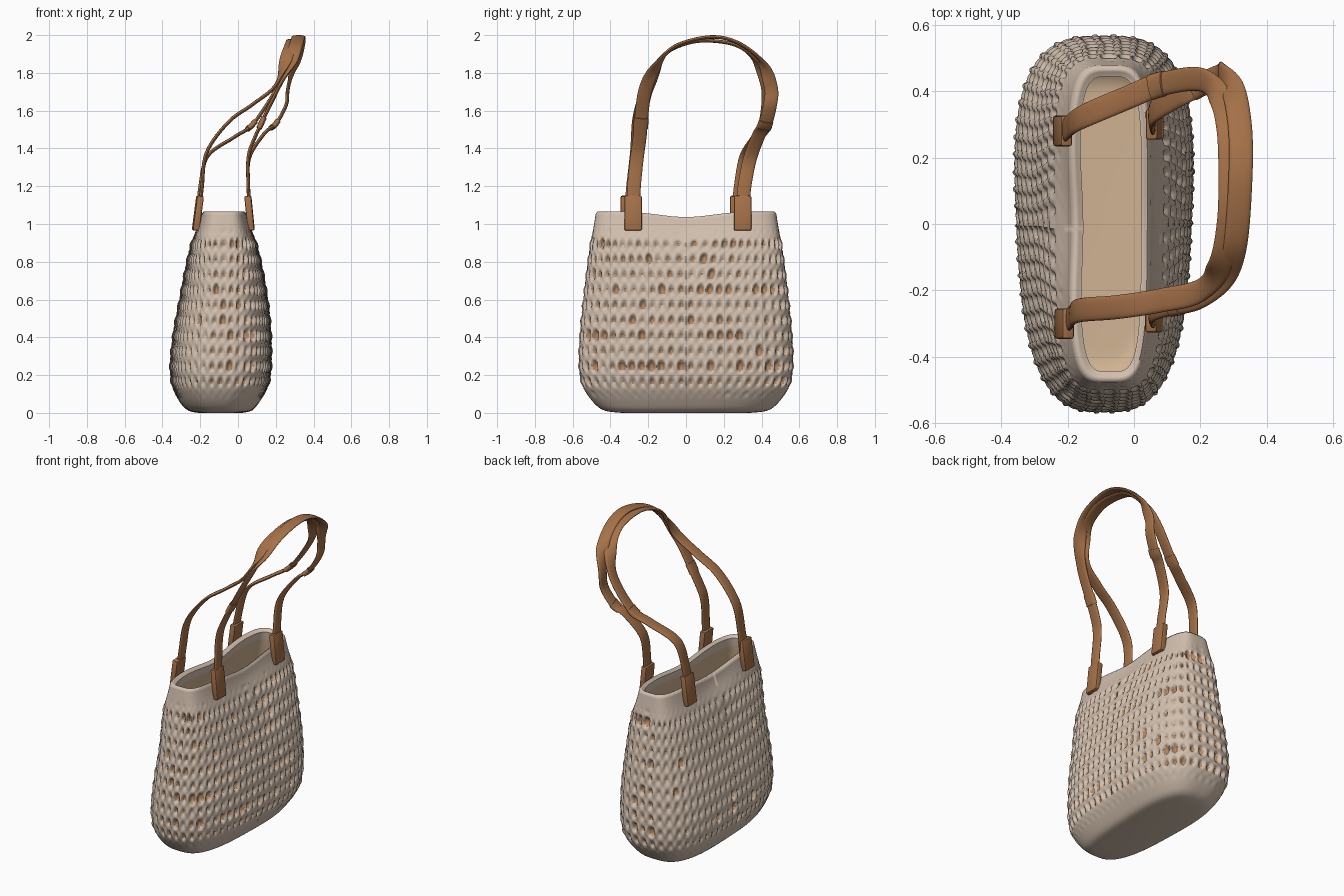
import bpy, bmesh, math, random
from mathutils import Vector, Matrix

random.seed(4)
cube = bpy.data.objects.get("Cube")
if cube:
    bpy.data.objects.remove(cube, do_unlink=True)


def material(name, rgb):
    m = bpy.data.materials.new(name)
    m.use_nodes = True
    m.diffuse_color = (*rgb, 1)
    bsdf = next(n for n in m.node_tree.nodes if n.type == 'BSDF_PRINCIPLED')
    bsdf.inputs["Base Color"].default_value = (*rgb, 1)
    bsdf.inputs["Roughness"].default_value = 0.7
    return m


CREAM = material("cream weave", (0.64, 0.52, 0.42))
LINING = material("tan lining", (0.63, 0.45, 0.29))
GAP = material("weave gap", (0.45, 0.24, 0.115))
LEATHER = material("brown leather", (0.375, 0.165, 0.065))


def smoothstep(a, b, v):
    t = min(max((v - a) / (b - a), 0), 1)
    return t * t * (3 - 2 * t)


def spline(points, step):
    """Catmull-Rom curve through points of any dimension."""
    out = []
    n = len(points)
    for i in range(n - 1):
        p0, p1 = points[max(i - 1, 0)], points[i]
        p2, p3 = points[i + 1], points[min(i + 2, n - 1)]
        count = max(2, math.ceil(math.dist(p1, p2) / step))
        for k in range(count):
            t = k / count
            out.append([0.5 * (2 * b + (c - a) * t + (2 * a - 5 * b + 4 * c - d) * t * t
                               + (3 * b - a - 3 * c + d) * t ** 3)
                        for a, b, c, d in zip(p0, p1, p2, p3)])
    out.append(list(points[-1]))
    return out


def finish(name, bm, mats, angle=60):
    bmesh.ops.recalc_face_normals(bm, faces=bm.faces)
    mesh = bpy.data.meshes.new(name)
    bm.to_mesh(mesh)
    bm.free()
    for m in mats:
        mesh.materials.append(m)
    ob = bpy.data.objects.new(name, mesh)
    bpy.context.collection.objects.link(ob)
    bpy.ops.object.select_all(action='DESELECT')
    ob.select_set(True)
    bpy.context.view_layer.objects.active = ob
    bpy.ops.object.shade_smooth_by_angle(angle=math.radians(angle))


def bridge(bm, rings):
    """Skin closed rings and cap both ends; returns (ring, column, face)."""
    faces = []
    n = len(rings[0])
    for i in range(len(rings) - 1):
        for j in range(n):
            k = (j + 1) % n
            f = bm.faces.new((rings[i][j], rings[i][k], rings[i + 1][k], rings[i + 1][j]))
            faces.append((i, j, f))
    bm.faces.new(rings[0])
    bm.faces.new(rings[-1])
    return faces


# Bag sections: height, x low, x high, half depth
OUTER = [(0, -.21, .02, .34), (.012, -.26, .07, .43), (.05, -.3, .105, .485),
         (.12, -.335, .145, .535), (.2, -.35, .165, .558), (.3, -.349, .17, .563),
         (.45, -.331, .166, .555), (.6, -.303, .151, .54), (.75, -.276, .127, .522),
         (.9, -.244, .094, .502), (1.0, -.213, .062, .486), (1.05, -.2, .05, .478)]
INNER = [(1.063, -.188, .04, .468), (1.05, -.168, .028, .448), (1.0, -.175, .028, .45),
         (.6, -.265, .113, .505), (.2, -.31, .125, .52), (.06, -.26, .07, .45), (.04, -.2, .02, .36)]
COLS, SUB = 54, 10
ROW, ROW_START = 0.081, 0.125
N = COLS * SUB


def superellipse(a, hx, hy, power):
    """Point and outward normal at angle a."""
    e = 2 / power
    c, s = math.cos(a), math.sin(a)
    point = Vector((hx * math.copysign(abs(c) ** e, c), hy * math.copysign(abs(s) ** e, s), 0))
    normal = Vector((math.copysign(abs(c) ** (2 - e), c) / hx,
                     math.copysign(abs(s) ** (2 - e), s) / hy, 0))
    return point, normal.normalized()


def even_angles():
    """Angles giving evenly spaced columns round a typical section."""
    fine = [2 * math.pi * i / 6000 for i in range(6001)]
    pts = [superellipse(a, .25, .54, 3)[0] for a in fine]
    lens = [0]
    for a, b in zip(pts, pts[1:]):
        lens.append(lens[-1] + math.dist(a, b))
    out, i = [], 0
    for k in range(N):
        while lens[i] < lens[-1] * k / N:
            i += 1
        out.append(fine[i])
    return out


ANGLES = even_angles()


def random_gap(col, row):
    """Gaps are widest on the left face, mid-end columns and a few rows."""
    a = ANGLES[col * SUB + SUB // 2]
    is_open = math.cos(a) > .25 or abs(math.sin(a)) > .98
    chance = (.22 if is_open else .04) * (1.7 if row in (1, 3, 6) else .3 if row in (0, 7, 8) else .8)
    if random.random() < chance:
        return random.uniform(.36, .46)
    return random.uniform(.08, .28) if is_open else random.uniform(.06, .16)


gap_size = {(c, r): random_gap(c, r) for c in range(COLS) for r in range(-2, 12)}


def cell(col, z):
    """Offset from the weave cell's centre, distance, and gap radius."""
    u, v = col / SUB, (z - ROW_START) / ROW
    c, r = int(u) % COLS, math.floor(v)
    du, dv = u - int(u) - .5, v - r - .5
    return du, dv, math.hypot(du, dv * 1.1), gap_size.get((c, r), 0)


def weave_amount(z):
    return smoothstep(.07, .17, z) * (1 - smoothstep(.89, .98, z))


def weave_offset(col, z):
    du, dv, dist, size = cell(col, z)
    rib, rung = math.cos(2 * math.pi * du), math.cos(2 * math.pi * dv)
    dent = -.014 * (.5 + .5 * rib) * (.5 + .5 * rung)
    lump = .004 * (.5 - .5 * rib) * rung
    hole = -.018 * (1 - smoothstep(size * .6, size * 1.2, dist)) * min(1, size * 2.3)
    return weave_amount(z) * (.005 + dent + lump + hole)


# Woven body, rolled rim and lining as one skin
bm = bmesh.new()
outer = spline(OUTER, .0105)
profile = outer + spline(INNER, .04)
rings = []
for i, (z, lo, hi, hy) in enumerate(profile):
    top = smoothstep(.6, 1.04, z)
    rim = smoothstep(.88, 1.04, z)
    ring = []
    for j, a in enumerate(ANGLES):
        p, normal = superellipse(a, (hi - lo) / 2, hy, 3 + top)
        d = weave_offset(j, z) if i < len(outer) else 0
        dip = math.exp(-(p.y / .2) ** 2) * rim
        if math.cos(a) < 0:
            d -= .012 * dip
        p.x = (lo + hi) / 2 + p.x * (1 + (.18 - .12 * top) * p.y)
        p.z = z + .004 * rim - .03 * dip
        ring.append(bm.verts.new(p + normal * d))
    rings.append(ring)
for i, j, f in bridge(bm, rings):
    z = profile[i][0]
    if i >= len(outer):
        f.material_index = 1 if z < 1.02 else 0
    elif weave_amount(z) > .5:
        zm = (z + profile[i + 1][0]) / 2
        _, _, dist, size = cell(j + .5, zm)
        f.material_index = 2 if dist < size * .8 else 0
bm.faces.ensure_lookup_table()
bm.faces[-1].material_index = 1
finish("woven_bag_body", bm, [CREAM, LINING, GAP], 80)


def strap(name, path, half_width, half_thick):
    """Flat rounded strap, broadside on the legs and lying flat at the top."""
    bm = bmesh.new()
    rings = []
    for i, p in enumerate(path):
        t = (path[min(i + 1, len(path) - 1)] - path[max(i - 1, 0)]).normalized()
        k = smoothstep(1.72, 1.95, p.z)
        w = Vector((k, (1 - k) * (1 if p.y > .12 else -1), 0))
        w = (w - t * w.dot(t)).normalized()
        n = t.cross(w)
        ring = []
        for q in range(16):
            c, s = math.cos(math.pi * q / 8), math.sin(math.pi * q / 8)
            ring.append(bm.verts.new(p + w * half_width * math.copysign(abs(c) ** .8, c)
                                     + n * half_thick * math.copysign(abs(s) ** .8, s)))
        rings.append(ring)
    bridge(bm, rings)
    finish(name, bm, [LEATHER], 50)


HANDLES = {
    "right": [(-.2, -.29, 1.08), (-.19, -.28, 1.2), (-.165, -.26, 1.38), (-.05, -.25, 1.54),
              (.08, -.23, 1.635), (.2, -.2, 1.735), (.26, -.12, 1.89), (.285, 0, 1.955),
              (.29, .13, 1.97), (.285, .28, 1.94), (.26, .38, 1.85), (.2, .435, 1.71),
              (.08, .42, 1.53), (-.02, .38, 1.46), (-.16, .32, 1.36), (-.2, .29, 1.2),
              (-.21, .28, 1.08)],
    "left": [(.06, -.28, 1.08), (.055, -.275, 1.2), (.055, -.26, 1.35), (.09, -.245, 1.46),
             (.2, -.22, 1.69), (.27, -.16, 1.83), (.305, -.06, 1.94), (.32, .13, 1.99),
             (.32, .28, 1.957), (.3, .4, 1.86), (.265, .45, 1.72), (.255, .445, 1.63),
             (.2, .42, 1.53), (.14, .39, 1.48), (.06, .34, 1.35), (.055, .31, 1.2),
             (.06, .3, 1.08)]}
# Handles, with stitched sleeves where the strap ends overlap
for side, pts in HANDLES.items():
    path = [Vector(p) for p in spline(pts, .02)]
    strap(side + "_handle", path, .036, .0095)
    for end, sign in (("front", -1), ("back", 1)):
        if side == "right" and end == "front":
            continue
        mid = min((i for i, p in enumerate(path) if (p.y - .12) * sign > 0),
                  key=lambda i: abs(path[i].z - 1.53))
        strap(f"{side}_{end}_sleeve", path[mid - 1:mid + 3], .039, .015)

# Leather tabs holding the handles to the rim
for name, x, y, tilt in (("right_front_tab", -.21, -.3, .13), ("right_back_tab", -.215, .28, .13),
                         ("left_front_tab", .06, -.28, -.1), ("left_back_tab", .062, .3, -.1)):
    bm = bmesh.new()
    bmesh.ops.create_cube(bm, size=1, matrix=Matrix.Translation((x, y, 1.057))
                          @ Matrix.Rotation(tilt, 4, 'Y') @ Matrix.Diagonal((.036, .092, .185, 1)))
    bmesh.ops.bevel(bm, geom=bm.edges[:], offset=.008, segments=2, affect='EDGES', profile=.5)
    finish(name, bm, [LEATHER], 40)
